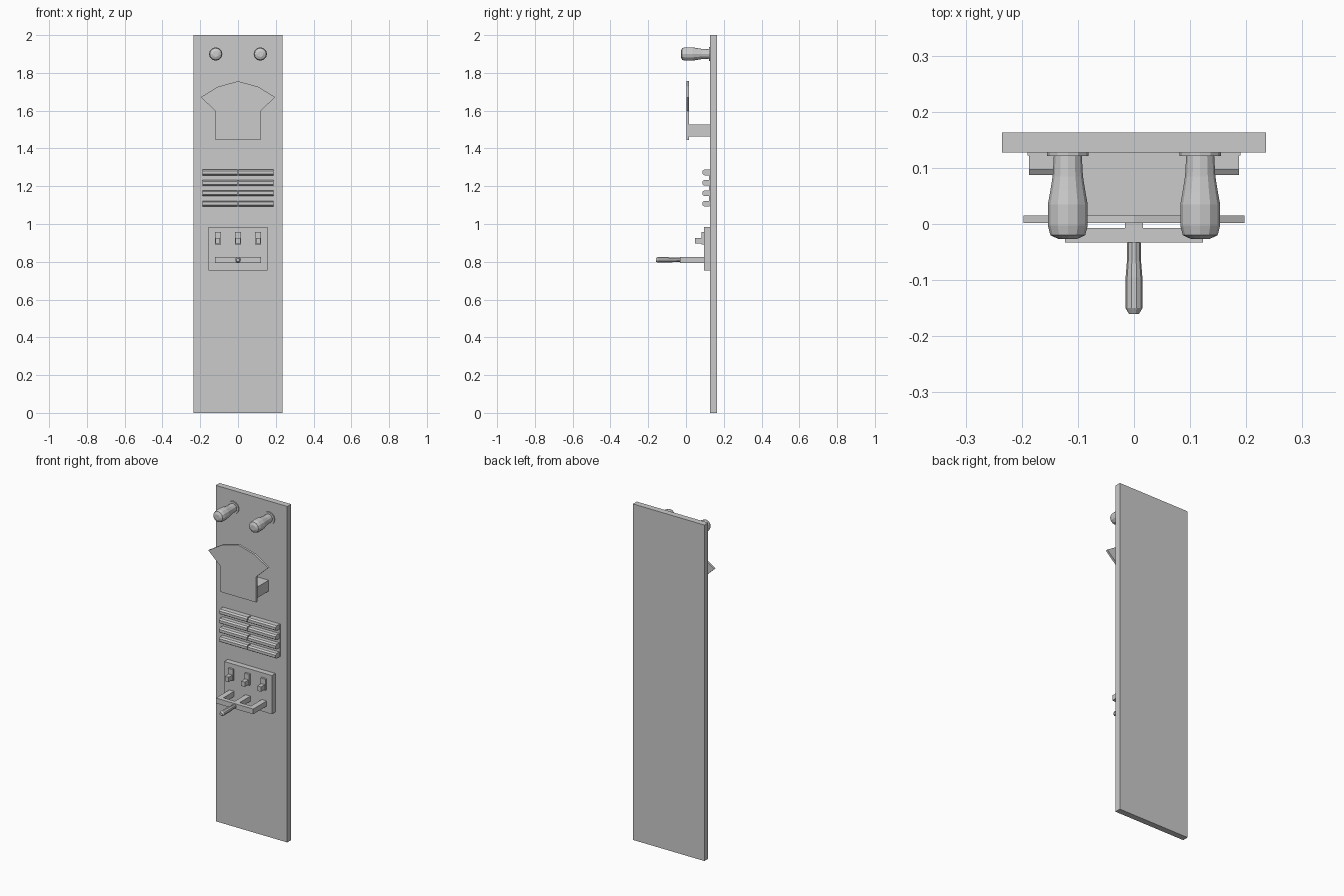
import bpy, bmesh, math

if "Cube" in bpy.data.objects:
    bpy.data.objects.remove(bpy.data.objects["Cube"])


def add_mesh(name, bm):
    bmesh.ops.recalc_face_normals(bm, faces=bm.faces)
    me = bpy.data.meshes.new(name)
    bm.to_mesh(me)
    bm.free()
    ob = bpy.data.objects.new(name, me)
    bpy.context.collection.objects.link(ob)
    return ob


def box(name, x0, x1, y0, y1, z0, z1):
    bm = bmesh.new()
    bmesh.ops.create_cube(bm, size=1)
    for v in bm.verts:
        v.co = ((x0 + x1) / 2 + v.co.x * (x1 - x0),
                (y0 + y1) / 2 + v.co.y * (y1 - y0),
                (z0 + z1) / 2 + v.co.z * (z1 - z0))
    return add_mesh(name, bm)


def prism(name, start, offset):
    # Extrude a flat outline along an offset
    bm = bmesh.new()
    face = bm.faces.new([bm.verts.new(p) for p in start])
    ext = bmesh.ops.extrude_face_region(bm, geom=[face], use_keep_orig=True)
    bmesh.ops.translate(bm, vec=offset,
                        verts=[g for g in ext["geom"] if isinstance(g, bmesh.types.BMVert)])
    return add_mesh(name, bm)


def turned(name, x, z, profile, sides):
    # Turned shape around an axis along y; profile is (y, radius)
    bm = bmesh.new()
    rings = []
    for y, r in profile:
        rings.append([bm.verts.new((x + r * math.cos(2 * math.pi * i / sides), y,
                                    z + r * math.sin(2 * math.pi * i / sides)))
                      for i in range(sides)])
    for a, b in zip(rings, rings[1:]):
        for i in range(sides):
            j = (i + 1) % sides
            bm.faces.new((a[i], a[j], b[j], b[i]))
    bm.faces.new(rings[0])
    bm.faces.new(rings[-1])
    return add_mesh(name, bm)


# Tall backing board
box("board", -0.235, 0.235, 0.127, 0.163, 0, 2)

# Pair of lamps at the top
lamp = [(0.128, 0.037), (0.121, 0.037), (0.121, 0.025), (0.085, 0.027), (0.06, 0.031),
        (0.035, 0.0355), (-0.003, 0.0355), (-0.02, 0.031), (-0.027, 0.016)]
for side, x in (("left", -0.118), ("right", 0.118)):
    turned("lamp_" + side, x, 1.9, lamp, 12)

# Fan-shaped gauge plate on its bracket
half = [(0.118, 1.445), (0.118, 1.597), (0.197, 1.671), (0.106, 1.727)]
outline = half + [(0, 1.756)] + [(-x, z) for x, z in reversed(half)]
prism("gauge_plate", [(x, 0.002, z) for x, z in outline], (0, 0.013, 0))
box("gauge_bracket", -0.113, 0.113, 0.014, 0.128, 1.463, 1.528)

# Slatted vent: backing plus four rows of two chamfered bars
box("vent_backing", -0.19, 0.19, 0.122, 0.128, 1.094, 1.288)
slat = [(0.124, -0.015), (0.124, 0.015), (0.097, 0.015),
        (0.087, 0.008), (0.087, -0.008), (0.097, -0.015)]
for row in range(4):
    z = 1.273 - row * 0.055
    for side, x in (("left", -0.187), ("right", 0.003)):
        prism(f"slat_{side}_{row}", [(x, y, z + h) for y, h in slat], (0.184, 0, 0))

# Switch box with three toggles and three lever arms
box("switch_box", -0.157, 0.157, 0.094, 0.128, 0.755, 0.985)
for i, x in enumerate((-0.107, 0, 0.107)):
    box(f"switch_base_{i}", x - 0.016, x + 0.016, 0.082, 0.095, 0.891, 0.958)
    box(f"switch_toggle_{i}", x - 0.012, x + 0.012, 0.047, 0.083, 0.896, 0.925)
    box(f"lever_arm_{i}", x - 0.016, x + 0.016, -0.008, 0.095, 0.794, 0.825)

# Crossbar and pull handle
box("lever_crossbar", -0.123, 0.123, -0.033, -0.007, 0.794, 0.825)
grip = [(-0.032, 0.012), (-0.065, 0.0125), (-0.095, 0.015), (-0.15, 0.015), (-0.16, 0.009)]
turned("lever_grip", 0, 0.81, grip, 10)
